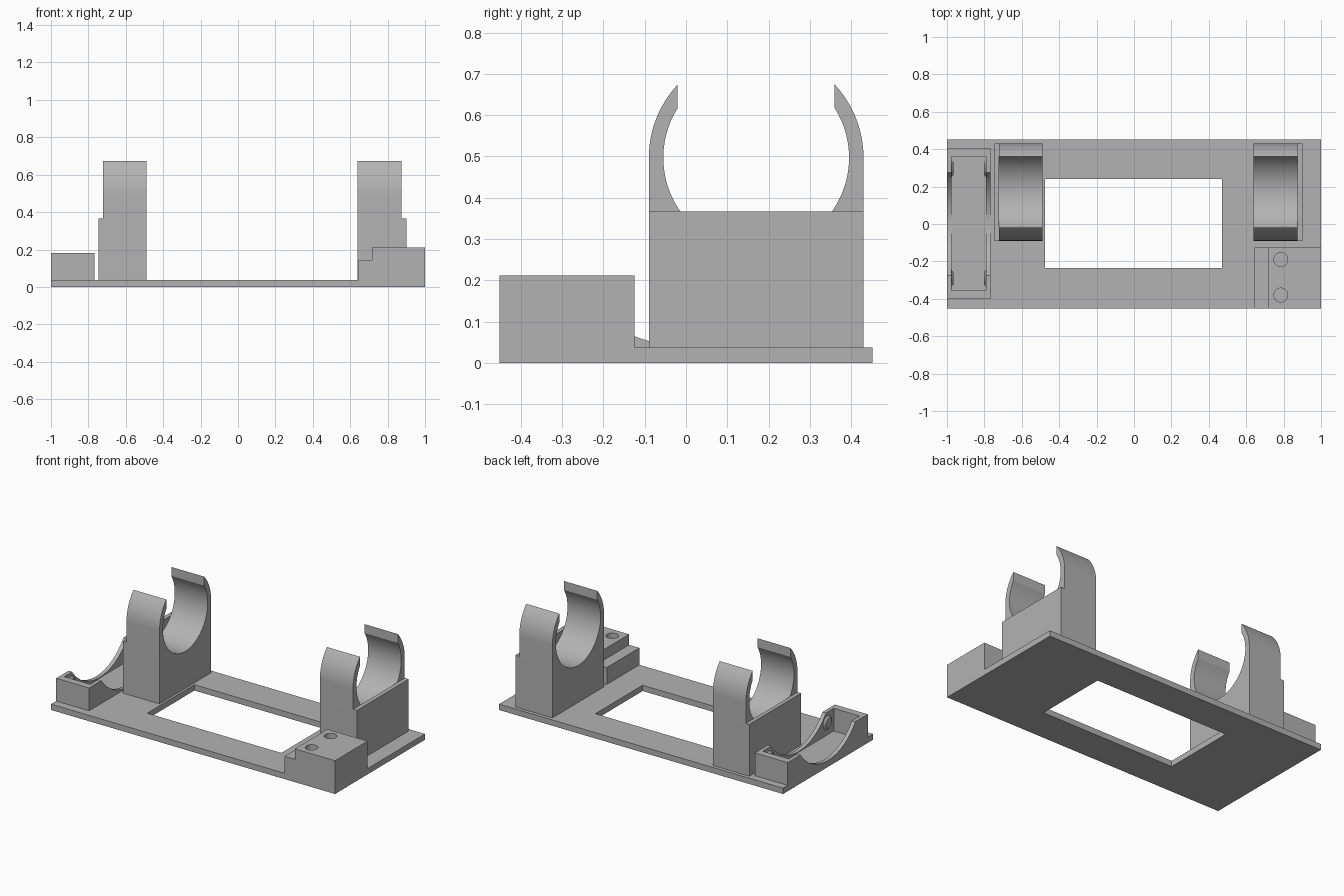
import bpy
import bmesh
import math
from mathutils import Matrix

cube = bpy.data.objects.get("Cube")
if cube:
    bpy.data.objects.remove(cube, do_unlink=True)

grey = bpy.data.materials.new("plain grey")
grey.use_nodes = True
GREY = (0.45, 0.45, 0.45, 1)
grey.diffuse_color = GREY
grey.node_tree.nodes["Principled BSDF"].inputs["Base Color"].default_value = GREY


def finish(name, bm, smooth=False):
    bmesh.ops.recalc_face_normals(bm, faces=bm.faces)
    mesh = bpy.data.meshes.new(name)
    bm.to_mesh(mesh)
    bm.free()
    mesh.materials.append(grey)
    obj = bpy.data.objects.new(name, mesh)
    bpy.context.collection.objects.link(obj)
    if smooth:
        shade(obj)
    return obj


def activate(obj):
    bpy.ops.object.select_all(action="DESELECT")
    obj.select_set(True)
    bpy.context.view_layer.objects.active = obj


def shade(obj):
    activate(obj)
    bpy.ops.object.shade_smooth_by_angle(angle=math.radians(25))


def prism(name, points, x0, x1, smooth=False):
    """Extrude a (y, z) profile along x."""
    bm = bmesh.new()
    face = bm.faces.new([bm.verts.new((x0, y, z)) for y, z in points])
    ext = bmesh.ops.extrude_face_region(bm, geom=[face])
    verts = [v for v in ext["geom"] if isinstance(v, bmesh.types.BMVert)]
    bmesh.ops.translate(bm, verts=verts, vec=(x1 - x0, 0, 0))
    return finish(name, bm, smooth)


def box(name, x0, x1, y0, y1, z0, z1):
    return prism(name, [(y0, z0), (y1, z0), (y1, z1), (y0, z1)], x0, x1)


def cylinder(name, centre, radius, depth, axis="Z", segments=48, top=None):
    turn = Matrix.Rotation(math.pi / 2, 4, "Y") if axis == "X" else Matrix()
    bm = bmesh.new()
    bmesh.ops.create_cone(bm, cap_ends=True, segments=segments, radius1=radius,
                          radius2=radius if top is None else top, depth=depth,
                          matrix=Matrix.Translation(centre) @ turn)
    return finish(name, bm)


def cut(obj, cutters):
    for cutter in cutters:
        mod = obj.modifiers.new("cut", "BOOLEAN")
        mod.operation = "DIFFERENCE"
        mod.solver = "EXACT"
        mod.object = cutter
        activate(obj)
        bpy.ops.object.modifier_apply(modifier=mod.name)
        bpy.data.objects.remove(cutter, do_unlink=True)
    shade(obj)


def arc(radius, start, end, steps):
    return [(CY + radius * math.cos(a), CZ + radius * math.sin(a))
            for a in (start + (end - start) * i / steps for i in range(steps + 1))]


# Base plate with rectangular window
PLATE = 0.037
base = box("base_plate", -1, 1, -0.452, 0.452, 0, PLATE)
cut(base, [box("window_cutter", -0.475, 0.47, -0.235, 0.24, -0.1, 0.1)])

# Open ring clamps on pedestals, each with an outer stop plate
CY, CZ, INNER, OUTER, GAP = 0.17, 0.497, 0.225, 0.26, 0.19
outer_tip, inner_tip = math.acos(GAP / OUTER), math.acos(GAP / INNER)
profile = [(CY - OUTER, PLATE), (CY + OUTER, PLATE)]
profile += arc(OUTER, 0, outer_tip, 12)
profile += arc(INNER, inner_tip, -math.pi - inner_tip, 56)
profile += arc(OUTER, math.pi - outer_tip, math.pi, 12)

for side, x0, x1, s0, s1 in (("right", -0.722, -0.49, -0.747, -0.722),
                             ("left", 0.64, 0.873, 0.873, 0.9)):
    prism(side + "_clamp", profile, x0, x1, smooth=True)
    box(side + "_clamp_stop", s0, s1, CY - OUTER, CY + OUTER, PLATE, 0.367)

# Stepped mounting block with two screw holes
block = box("mounting_block", 0.717, 1, -0.452, -0.125, PLATE, 0.212)
cut(block, [cylinder("hole_cutter", (0.785, y, 0.2), 0.037, 0.3)
            for y in (-0.19, -0.38)])
box("mounting_block_step", 0.645, 0.717, -0.452, -0.125, PLATE, 0.145)

# Scooped tray holder with thin walls
tray = box("tray_holder", -1, -0.768, -0.4, 0.405, PLATE, 0.182)
cut(tray, [box("tray_cutter", -0.975, -0.792, -0.355, 0.36, 0, 0.3),
           cylinder("scoop_cutter", (-0.88, 0, 0.381), 0.34, 0.5, "X", 96)])

# Round retaining studs inside the tray walls
for y in (-0.29, 0.295):
    cylinder("tray_stud", (-0.97, y, 0.115), 0.045, 0.012, "X", 32, top=0.03)
    cylinder("tray_stud", (-0.797, y, 0.115), 0.03, 0.012, "X", 32, top=0.045)
